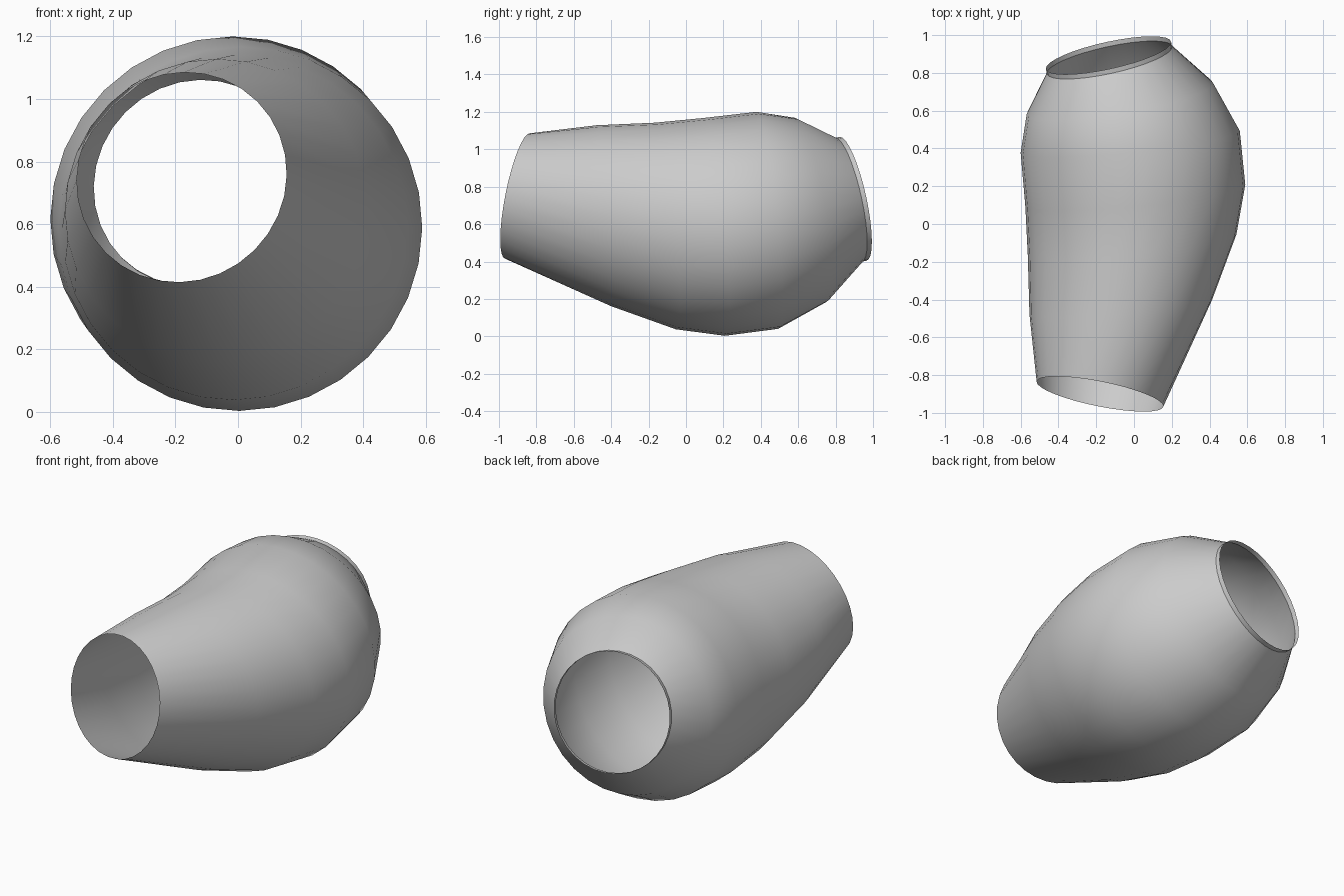
import bpy, bmesh, math
from mathutils import Vector

cube = bpy.data.objects.get("Cube")
if cube:
    bpy.data.objects.remove(cube, do_unlink=True)

SIDES = 32

# Cross-sections from front to back: centre x, y, z, radius, tilt
SECTIONS = [
    (-0.18, -0.90, 0.75, 0.342, -0.20),   # front opening
    (-0.07, -0.44, 0.645, 0.485, 0.08),
    (-0.01, -0.11, 0.59, 0.555, 0.10),
    (0.007, 0.15, 0.585, 0.585, 0.10),
    (-0.02, 0.435, 0.62, 0.583, 0.10),
    (-0.075, 0.665, 0.675, 0.50, 0.17),
    (-0.13, 0.868, 0.73, 0.339, 0.22),    # back opening
    (-0.135, 0.893, 0.735, 0.339, 0.22),  # short rim
]

# Neutral grey material
grey = bpy.data.materials.new("grey")
grey.use_nodes = True
colour = (0.6, 0.6, 0.6, 1)
grey.diffuse_color = colour
grey.node_tree.nodes["Principled BSDF"].inputs["Base Color"].default_value = colour


def add_ring(bm, x, y, z, radius, tilt):
    """Circle of vertices whose plane leans sideways and upwards by tilt."""
    centre = Vector((x, y, z))
    turn = Vector((0, 1, 0)).rotation_difference(Vector((-tilt, 1, tilt)))
    ring = []
    for i in range(SIDES):
        a = math.tau * i / SIDES
        spoke = Vector((math.sin(a), 0, math.cos(a))) * radius
        ring.append(bm.verts.new(centre + turn @ spoke))
    return ring


# Open bulging sleeve, lofted through the cross-sections
bm = bmesh.new()
rings = [add_ring(bm, *section) for section in SECTIONS]
for near, far in zip(rings, rings[1:]):
    for i in range(SIDES):
        j = (i + 1) % SIDES
        bm.faces.new((near[i], far[i], far[j], near[j]))
bm.normal_update()

# Make the walls face outwards
test = bm.faces[:][0]
middle = Vector(SECTIONS[0][:3])
if test.normal.dot(test.calc_center_median() - middle) < 0:
    bmesh.ops.reverse_faces(bm, faces=bm.faces[:])

mesh = bpy.data.meshes.new("bulged_sleeve")
bm.to_mesh(mesh)
bm.free()
mesh.materials.append(grey)
sleeve = bpy.data.objects.new("bulged_sleeve", mesh)
bpy.context.collection.objects.link(sleeve)

# Smooth walls with a crisp back rim
bpy.ops.object.select_all(action="DESELECT")
sleeve.select_set(True)
bpy.context.view_layer.objects.active = sleeve
bpy.ops.object.shade_smooth_by_angle(angle=math.radians(32))
